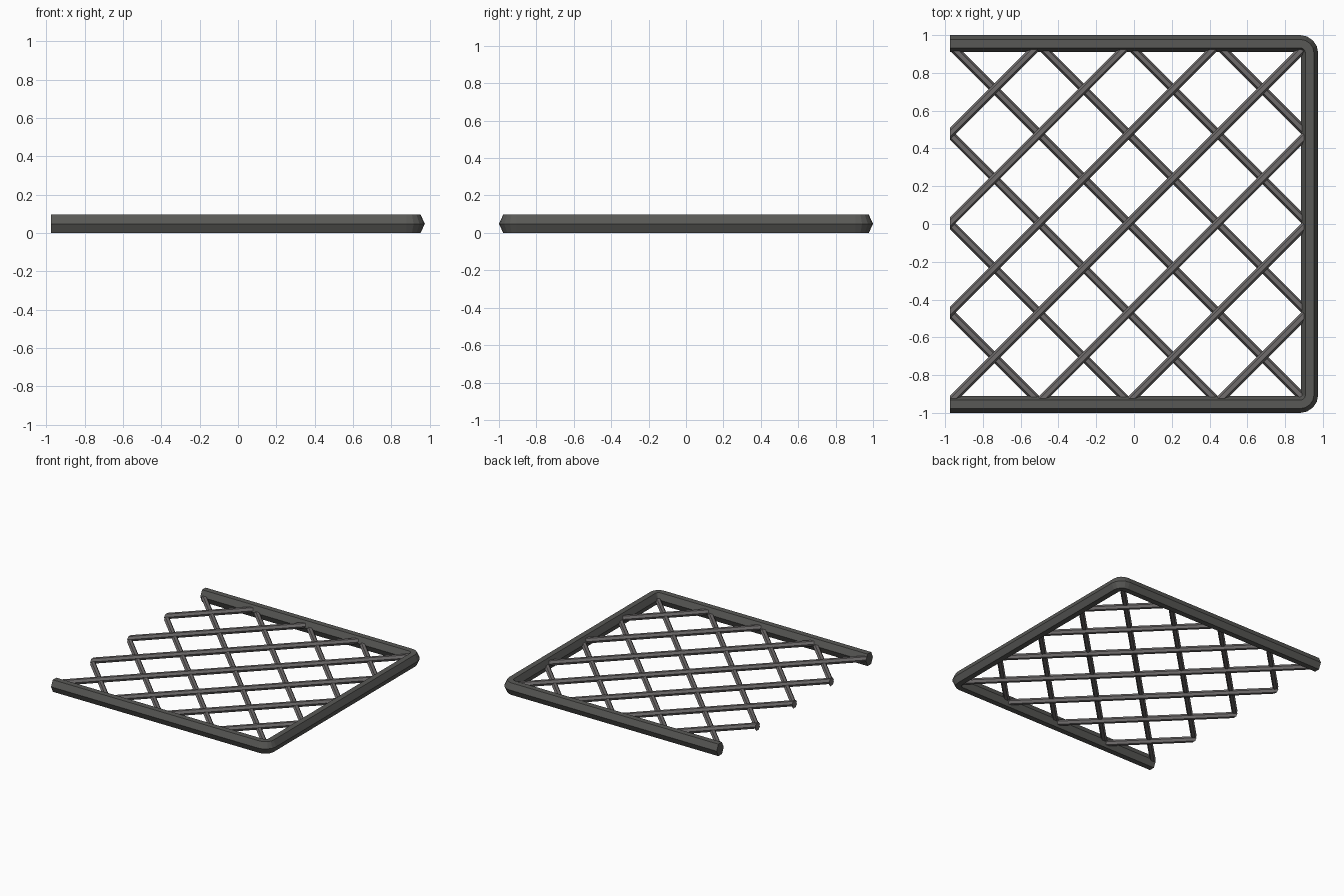
import bpy, bmesh, math
from mathutils import Vector

if "Cube" in bpy.data.objects:
    bpy.data.objects.remove(bpy.data.objects["Cube"])

def material(name, rgb):
    m = bpy.data.materials.new(name)
    m.diffuse_color = (*rgb, 1)
    m.use_nodes = True
    m.node_tree.nodes["Principled BSDF"].inputs["Base Color"].default_value = m.diffuse_color
    return m

frame_mat = material("dark grey metal", (0.098, 0.098, 0.092))
wire_mat = material("mid grey metal", (0.16, 0.15, 0.15))

def hexagon(w, h):
    # flat top and bottom, points at the sides
    return [(w, 0), (w / 2, h), (-w / 2, h), (-w, 0), (-w / 2, -h), (w / 2, -h)]

def sweep(bm, path, w, h):
    # path: list of (centre, sideways direction)
    rings = [[bm.verts.new(c + n * u + Vector((0, 0, v))) for u, v in hexagon(w, h)]
             for c, n in path]
    for a, b in zip(rings, rings[1:]):
        for i in range(6):
            j = (i + 1) % 6
            bm.faces.new((a[i], a[j], b[j], b[i]))
    bm.faces.new(rings[0])
    bm.faces.new(rings[-1][::-1])

def finish(bm, name, mat):
    bmesh.ops.recalc_face_normals(bm, faces=bm.faces)
    me = bpy.data.meshes.new(name)
    bm.to_mesh(me)
    bm.free()
    me.materials.append(mat)
    ob = bpy.data.objects.new(name, me)
    bpy.context.collection.objects.link(ob)

# Three-sided frame with rounded corners, open on the left
LEFT, RIGHT, SIDE, W, H, R = -0.975, 0.93, 0.955, 0.045, 0.0485, 0.05
path = [(Vector((LEFT, -SIDE, H)), Vector((0, -1, 0)))]
for sy, start in ((-1, -90), (1, 0)):
    for k in range(5):
        a = math.radians(start + k * 22.5)
        n = Vector((math.cos(a), math.sin(a), 0))
        path.append((Vector((RIGHT - R, sy * (SIDE - R), H)) + n * R, n))
path.append((Vector((LEFT, SIDE, H)), Vector((0, 1, 0))))
bm = bmesh.new()
sweep(bm, path, W, H)
finish(bm, "frame", frame_mat)

# Two layers of diagonal bars, trimmed at the open edge and inside the frame
def bars(name, slope, offset, z):
    bm = bmesh.new()
    n = Vector((-slope, 1, 0)).normalized()
    for k in range(-3, 4):
        c = offset + 0.473 * k
        sweep(bm, [(Vector((x, slope * x + c, z)), n) for x in (-3, 3)], 0.022, 0.02)
    for co, no in (((LEFT, 0, 0), (-1, 0, 0)), ((RIGHT - 0.01, 0, 0), (1, 0, 0)),
                   ((0, SIDE, 0), (0, 1, 0)), ((0, -SIDE, 0), (0, -1, 0))):
        cut = bmesh.ops.bisect_plane(bm, geom=bm.verts[:] + bm.edges[:] + bm.faces[:],
                                     plane_co=co, plane_no=no, clear_outer=True)
        edges = [e for e in cut["geom_cut"] if isinstance(e, bmesh.types.BMEdge)]
        bmesh.ops.holes_fill(bm, edges=edges, sides=0)
    finish(bm, name, wire_mat)

bars("upper_lattice_bars", 1, 0.033, 0.058)
bars("lower_lattice_bars", -1, -0.025, 0.039)
